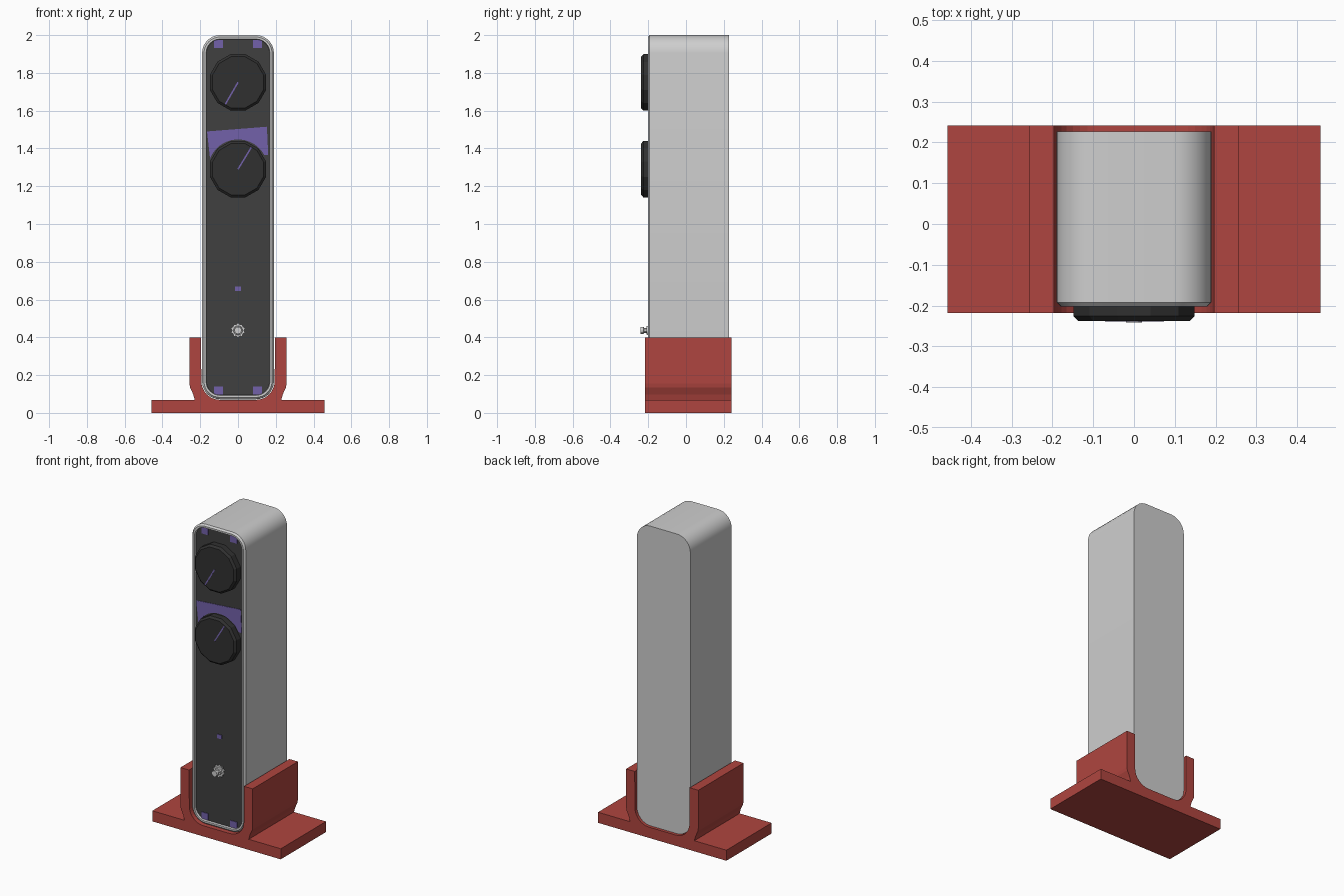
import bpy, bmesh
from math import sin, cos, pi, radians
from mathutils import Vector

cube = bpy.data.objects.get("Cube")
if cube:
    bpy.data.objects.remove(cube, do_unlink=True)


def material(name, r, g, b):
    m = bpy.data.materials.new(name)
    m.use_nodes = True
    m.diffuse_color = (r, g, b, 1)
    m.node_tree.nodes["Principled BSDF"].inputs["Base Color"].default_value = (r, g, b, 1)
    return m


GREY = material("light grey", 0.62, 0.62, 0.62)
PANEL = material("charcoal", 0.05, 0.05, 0.05)
KNOB = material("black", 0.03, 0.03, 0.03)
PURPLE = material("purple", 0.17, 0.12, 0.40)
RED = material("red", 0.43, 0.06, 0.05)


def loft(name, rings, mats, smooth=False):
    """Join equal-length (x, z) outlines, each placed at its own y, and cap both ends.
    The last cap takes the last material."""
    bm = bmesh.new()
    loops = [[bm.verts.new((x, y, z)) for x, z in pts] for y, pts in rings]
    for a, b in zip(loops, loops[1:]):
        for i in range(len(a)):
            j = (i + 1) % len(a)
            bm.faces.new((a[i], a[j], b[j], b[i]))
    bm.faces.new(loops[0])
    bm.faces.new(loops[-1]).material_index = len(mats) - 1
    bmesh.ops.recalc_face_normals(bm, faces=bm.faces)
    me = bpy.data.meshes.new(name)
    bm.to_mesh(me)
    bm.free()
    for m in mats:
        me.materials.append(m)
    ob = bpy.data.objects.new(name, me)
    bpy.context.collection.objects.link(ob)
    if smooth:
        bpy.ops.object.select_all(action='DESELECT')
        ob.select_set(True)
        bpy.context.view_layer.objects.active = ob
        bpy.ops.object.shade_smooth_by_angle(angle=radians(30))
    return ob


def arc(cx, cz, r, start, end, n):
    angles = [radians(start + (end - start) * i / n) for i in range(n + 1)]
    return [(cx + r * cos(a), cz + r * sin(a)) for a in angles]


def rounded(inset):
    """Cabinet outline, shrunk by inset."""
    r, w, low, high = 0.095 - inset, 0.095, 0.167, 1.905
    return (arc(w, high, r, 0, 90, 8) + arc(-w, high, r, 90, 180, 8)
            + arc(-w, low, r, 180, 270, 8) + arc(w, low, r, 270, 360, 8))


def disc(r, z, n, turn=0):
    return [(r * cos(2 * pi * (i + turn) / n), z + r * sin(2 * pi * (i + turn) / n))
            for i in range(n)]


def plate(name, pts, y, thick=0.004):
    return loft(name, [(y + 0.001, pts), (y - thick, pts)], [PURPLE])


def square(name, x, z, w, h, y):
    return plate(name, [(x - w, z - h), (x + w, z - h), (x + w, z + h), (x - w, z + h)], y)


# Cabinet with chamfered rim and recessed front panel
FACE = -0.188
loft("cabinet", [(0.227, rounded(0)), (-0.192, rounded(0)), (-0.202, rounded(0.01)),
                 (-0.202, rounded(0.021)), (FACE, rounded(0.023))], [GREY, PANEL], True)

# Cradle stand: one mirrored profile extruded front to back
half = [(0.457, 0), (0.457, 0.068), (0.229, 0.068), (0.237, 0.098), (0.254, 0.135),
        (0.257, 0.155), (0.257, 0.4), (0.196, 0.4)] + arc(0.095, 0.168, 0.099, 0, -90, 8)
profile = half + [(-x, z) for x, z in reversed(half)]
loft("cradle_stand", [(0.242, profile), (-0.218, profile)], [RED])

# Dials with a pointer line on each
for name, z, direction in (("upper", 1.75, (-0.5, -0.866)), ("lower", 1.29, (0.52, 0.854))):
    loft(name + "_dial", [(FACE + 0.002, disc(0.154, z, 12, 0.5)),
                          (-0.226, disc(0.154, z, 12, 0.5)),
                          (-0.238, disc(0.141, z, 12, 0.5))], [KNOB])
    d = Vector(direction)
    side = Vector((-d.y, d.x)) * 0.004
    a, b = Vector((0, z)), Vector((0, z)) + d * 0.135
    plate(name + "_pointer", [tuple(p) for p in (a - side, b - side, b + side, a + side)],
          -0.238, 0.001)

# Slanted band that wraps over the lower dial
plate("slanted_band", [(0.16, 1.365), (0.153, 1.515), (-0.164, 1.49), (-0.148, 1.345)]
      + arc(0, 1.29, 0.158, 158, 29, 14), FACE, 0.003)

# Small marks in the panel corners and the indicator light
for x, side in ((0.103, "left"), (-0.103, "right")):
    for z, level in ((1.953, "upper"), (0.119, "lower")):
        square(f"{level}_{side}_mark", x, z, 0.024, 0.021, FACE)
square("indicator_light", 0, 0.657, 0.016, 0.013, FACE)

# Toggle switch: notched nut, collar and lever
star = [(r * cos(2 * pi * i / 20), 0.437 + r * sin(2 * pi * i / 20))
        for i in range(20) for r in [0.04 if i % 2 else 0.032]]
loft("switch_nut", [(FACE + 0.002, star), (-0.2, star)], [GREY])
loft("switch_collar", [(-0.199, disc(0.025, 0.437, 12)), (-0.208, disc(0.022, 0.437, 12))], [GREY])
loft("switch_lever", [(-0.207, disc(0.013, 0.437, 12)), (-0.222, disc(0.013, 0.437, 12)),
                      (-0.224, disc(0.019, 0.437, 12)), (-0.242, disc(0.019, 0.437, 12))],
     [GREY], True)
